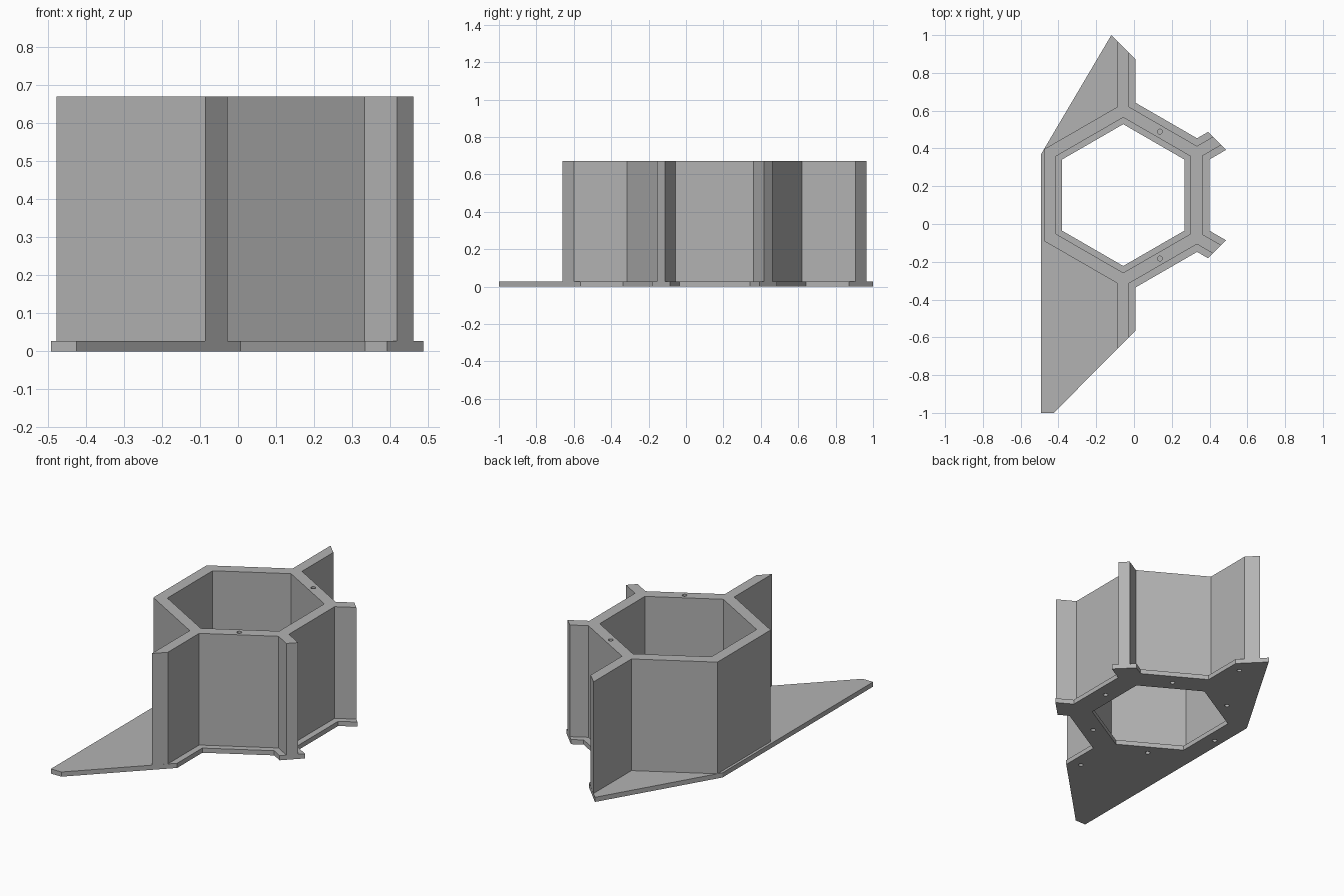
import bpy, bmesh
from math import cos, sin, radians, sqrt, copysign

default = bpy.data.objects.get("Cube")
if default:
    bpy.data.objects.remove(default, do_unlink=True)

CX, CY = -0.057, 0.153            # axis of the hexagonal sleeve
BASE_TOP, TOP = 0.027, 0.67
CUT = 0.783                       # diagonal trim: x + |y| = CUT about the axis
ARMS = (-90, -30, 30, 90)
DRILL_RADIUS, DRILL_DEPTH = 0.013, 0.1

grey = bpy.data.materials.new("plain grey")
grey.use_nodes = True
colour = (0.45, 0.45, 0.45, 1)
grey.diffuse_color = colour
grey.node_tree.nodes["Principled BSDF"].inputs["Base Color"].default_value = colour


def polar(r, degrees, side=0.0):
    """Point at distance r along a ray, shifted sideways."""
    a = radians(degrees)
    return (CX + r * cos(a) - side * sin(a), CY + r * sin(a) + side * cos(a))


def ring(radius, sides, centre_angle=30, centre=None):
    pts = [polar(radius, centre_angle + 360 * i / sides) for i in range(sides)]
    if centre:
        pts = [(x - CX + centre[0], y - CY + centre[1]) for x, y in pts]
    return pts


def hexagon(apothem):
    return ring(apothem * 2 / sqrt(3), 6)


def arm(degrees, apothem, half):
    """Outline of one radial arm growing from a hexagon corner."""
    a = radians(degrees)
    sign = copysign(1, sin(a))
    root = apothem * 2 / sqrt(3) - half / sqrt(3)
    tips = [(CUT - s * (sign * cos(a) - sin(a))) / (cos(a) + sign * sin(a))
            for s in (-half, half)]
    return [polar(root, degrees, -half), polar(tips[0], degrees, -half),
            polar(tips[1], degrees, half), polar(root, degrees, half)]


def prisms(name, parts):
    """One object holding vertical prisms, each (outline, bottom, top)."""
    bm = bmesh.new()
    for outline, z0, z1 in parts:
        low = [bm.verts.new((x, y, z0)) for x, y in outline]
        high = [bm.verts.new((x, y, z1)) for x, y in outline]
        bm.faces.new(low[::-1])
        bm.faces.new(high)
        for i in range(len(low)):
            j = (i + 1) % len(low)
            bm.faces.new((low[i], low[j], high[j], high[i]))
    mesh = bpy.data.meshes.new(name)
    bm.to_mesh(mesh)
    bm.free()
    mesh.materials.append(grey)
    obj = bpy.data.objects.new(name, mesh)
    bpy.context.collection.objects.link(obj)
    return obj


def carve(obj, cutter):
    """Subtract the cutter, then discard it."""
    cutter.hide_render = True
    mod = obj.modifiers.new("openings", 'BOOLEAN')
    mod.operation, mod.solver, mod.object = 'DIFFERENCE', 'EXACT', cutter
    graph = bpy.context.evaluated_depsgraph_get()
    carved = bpy.data.meshes.new_from_object(obj.evaluated_get(graph))
    obj.modifiers.clear()
    obj.data = carved
    bpy.data.objects.remove(cutter, do_unlink=True)


def drills(centres, z0, z1):
    return [(ring(DRILL_RADIUS, 16, 0, c), z0, z1) for c in centres]


# Screw holes: one mid-way along each side, one under each long arm
side_holes = [polar(0.388, a) for a in range(0, 360, 60)]
arm_holes = [polar(0.388 * sqrt(3), a) for a in (-90, 90)]
lower_drills = drills(side_holes + arm_holes, -0.1, DRILL_DEPTH)
upper_drills = drills([polar(0.388, a) for a in (-60, 60)], TOP - DRILL_DEPTH, 1)

# Base plate: flanged arms on the right, broad pointed wings on the left
outline = [p for a in ARMS for p in arm(a, 0.456, 0.065)]
outline = [(-0.492, -1), (-0.425, -1)] + outline[2:-2] + [(-0.12, 1), (-0.492, 0.37)]
base_plate = prisms("base_plate", [(outline, 0, BASE_TOP)])
carve(base_plate, prisms("base_cutter", [(hexagon(0.325), -0.1, 1)] + lower_drills))

# Hexagonal sleeve with four upright fins
left_corners = [polar(0.42 * 2 / sqrt(3), a) for a in (150, 210)]
outline = [p for a in ARMS for p in arm(a, 0.42, 0.03)] + left_corners
sleeve = prisms("sleeve_with_fins", [(outline, BASE_TOP, TOP)])
carve(sleeve, prisms("sleeve_cutter",
                     [(hexagon(0.356), -0.1, 1)] + lower_drills + upper_drills))
